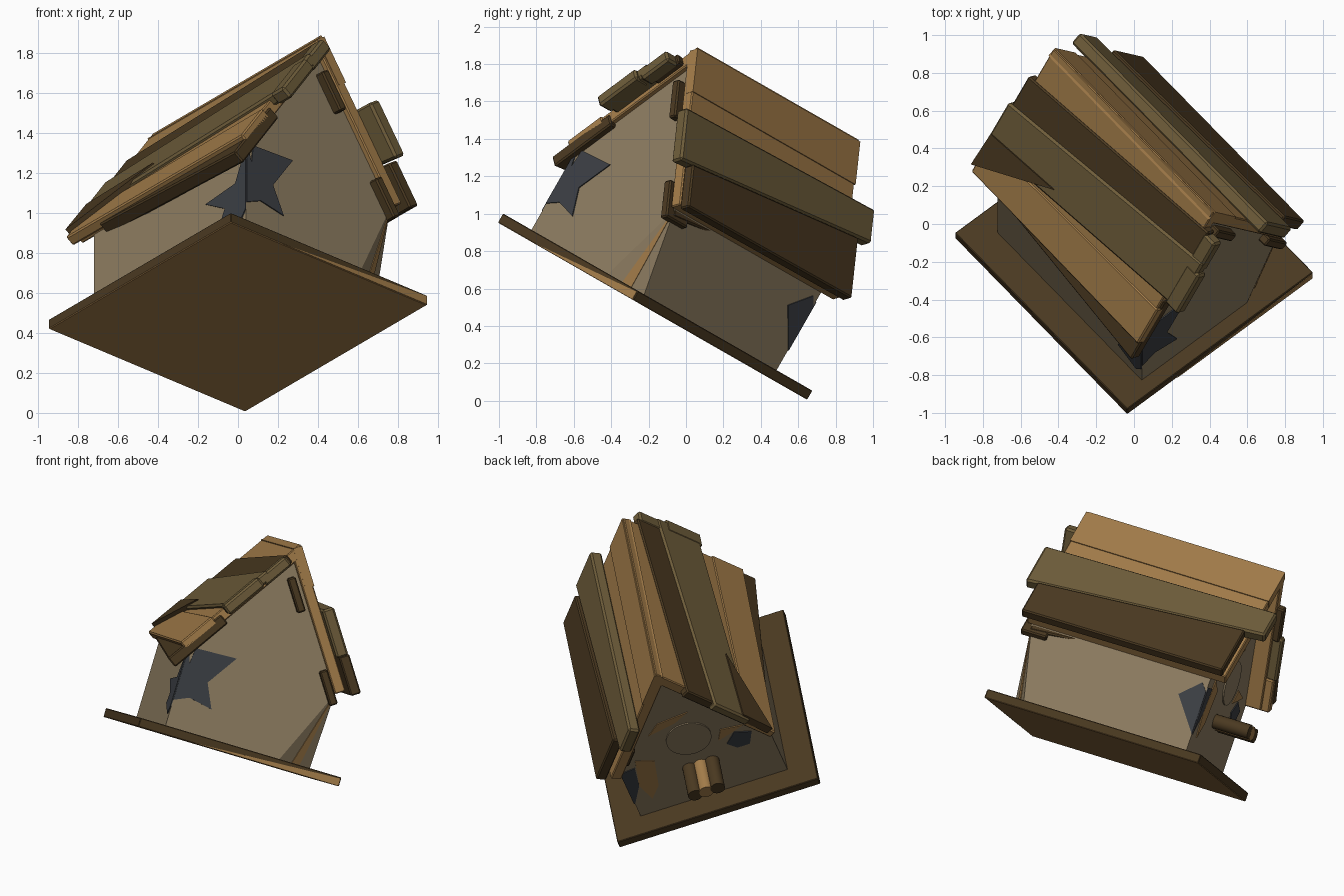
import bpy, bmesh
from math import radians, sin, cos, pi
from mathutils import Matrix, Vector

cube = bpy.data.objects.get("Cube")
if cube:
    bpy.data.objects.remove(cube, do_unlink=True)

# The whole birdhouse is tipped over: local x is width, y the ridge, z up
TILT = (Matrix.Translation((0, -0.165, 0.503))
        @ Matrix.Rotation(radians(-29.8), 4, 'X')
        @ Matrix.Rotation(radians(40.3), 4, 'Z'))


def material(name, rgb):
    m = bpy.data.materials.new(name)
    m.use_nodes = True
    m.diffuse_color = (*rgb, 1)
    m.node_tree.nodes["Principled BSDF"].inputs["Base Color"].default_value = (*rgb, 1)
    return m


LIGHT = material("light wood", (0.37, 0.205, 0.068))
KHAKI = material("khaki wood", (0.155, 0.108, 0.042))
DARK = material("dark wood", (0.069, 0.041, 0.015))
WALL = material("weathered wall", (0.27, 0.205, 0.12))
GREY = material("dark hole", (0.045, 0.05, 0.058))


def finish(name, bm, mat, bevel=0):
    bmesh.ops.recalc_face_normals(bm, faces=bm.faces)
    mesh = bpy.data.meshes.new(name)
    bm.to_mesh(mesh)
    bm.free()
    mesh.materials.append(mat)
    ob = bpy.data.objects.new(name, mesh)
    bpy.context.collection.objects.link(ob)
    ob.matrix_world = TILT
    if bevel:
        mod = ob.modifiers.new("soft edges", 'BEVEL')
        mod.width = bevel
        mod.segments = 1
    return ob


def prism(points, direction):
    """Extrude a flat outline into a solid."""
    bm = bmesh.new()
    face = bm.faces.new([bm.verts.new(p) for p in points])
    out = bmesh.ops.extrude_face_region(bm, geom=[face])
    verts = [g for g in out["geom"] if isinstance(g, bmesh.types.BMVert)]
    bmesh.ops.translate(bm, verts=verts, vec=direction)
    return bm


# Roof slope coordinates: s runs down the slope, h is height above it
RIDGE, SLOPE = 1.32, radians(56)
CA, SA = cos(SLOPE), sin(SLOPE)


def on_roof(side, s, b, h):
    return Vector((side * (CA * s + SA * h), b, RIDGE - SA * s + CA * h))


def plank(name, side, outline, h0, h1, mat, bevel=0.008):
    pts = [on_roof(side, s, b, h0) for s, b in outline]
    up = Vector((side * SA, 0, CA)) * (h1 - h0)
    finish(name, prism(pts, up), mat, bevel)


def board(front, back):
    """Outline of a skewed board from (s, s, y) at each end."""
    return [(front[0], front[2]), (front[1], front[2]),
            (back[1], back[2]), (back[0], back[2])]


# Base plate with a lighter underside
bm = bmesh.new()
bmesh.ops.create_cube(bm, size=1)
bmesh.ops.scale(bm, verts=bm.verts, vec=(1.29, 1.41, 0.056))
base = finish("base_plate", bm, DARK, 0.004)
base.data.materials.append(LIGHT)
for face in base.data.polygons:
    face.material_index = 1 if face.normal.z < -0.5 else 0

# Bare wood strip along one edge of the base
finish("base_edge_strip", prism([(-0.3, -0.705, -0.026), (0.64, -0.705, -0.026), (0.64, -0.705, 0.02)],
                                (0, -0.003, 0)), LIGHT)

# House body with one corner cut away
FRONT, BACK, HALF = 0.56, -0.62, 0.472
gable = [(-HALF, 0.02), (HALF, 0.02), (HALF, 0.53), (0, 1.24), (-HALF, 0.53)]
bm = prism([(a, BACK, c) for a, c in gable], (0, FRONT - BACK, 0))
corner = [Vector(p) for p in ((0.26, BACK, 0.03), (HALF, -0.51, 0.03), (HALF, BACK, 0.5))]
slant = (corner[1] - corner[0]).cross(corner[2] - corner[0]).normalized()
cut = bmesh.ops.bisect_plane(bm, geom=bm.verts[:] + bm.edges[:] + bm.faces[:],
                             plane_co=corner[0], plane_no=slant, clear_outer=True)
edges = [g for g in cut["geom_cut"] if isinstance(g, bmesh.types.BMEdge)]
bmesh.ops.holes_fill(bm, edges=edges, sides=0)
finish("house_walls", bm, WALL)

# Bare wood sliver on the cut corner
sliver = [corner[0].lerp(corner[1], 0.4), corner[0].lerp(corner[1], 0.65), corner[2]]
finish("corner_sliver", prism(sliver, slant * 0.004), LIGHT)

# Roof shell
T = 0.067
inner_apex = RIDGE - T / CA
shell = [(0, RIDGE)]
for side, length in ((1, 0.94), (-1, 0.93)):
    outer = on_roof(side, length, 0, 0)
    under = on_roof(side, length, 0, -T)
    pair = [(outer.x, outer.z), (under.x, under.z)]
    shell += pair + [(0, inner_apex)] if side > 0 else pair[::-1]
finish("roof_shell", prism([(a, -0.65, c) for a, c in shell], (0, 1.31, 0)), LIGHT, 0.006)

# Skewed planks on the +x slope
plank("ridge_plank", 1, board((0.015, 0.27, -0.652), (0.015, 0.27, 0.662)), -0.05, 0.006, LIGHT, 0)
plank("right_khaki_plank", 1, board((0.42, 0.73, -0.75), (0.39, 0.59, 0.77)), -0.005, 0.07, KHAKI, 0.012)
plank("right_dark_plank", 1, board((0.73, 0.98, -0.67), (0.61, 0.97, 0.65)), 0.02, 0.085, DARK)
plank("right_eave_plank", 1, board((0.8, 0.98, -0.62), (0.72, 0.86, 0.62)), -0.1, -T, DARK)
for name, s, h in (("upper_batten", 0.18, -0.14), ("lower_batten", 0.78, -0.12)):
    plank(name, 1, board((s, s + 0.22, -0.67), (s, s + 0.22, -0.5)), h, h + 0.05, DARK)

# Skewed planks on the -x slope
plank("left_upper_dark_plank", -1, board((0.11, 0.3, -0.69), (0.235, 0.46, 0.7)), -0.05, 0.01, DARK)
plank("left_khaki_plank", -1, board((0.27, 0.6, -0.76), (0.44, 0.73, 0.72)), -0.04, 0.022, KHAKI, 0.012)
plank("left_khaki_end", -1, board((0.34, 0.62, -0.78), (0.34, 0.62, -0.68)), -0.045, 0.025, KHAKI, 0.012)
plank("left_upper_end", -1, board((0.13, 0.33, -0.76), (0.13, 0.33, -0.67)), -0.055, 0.015, KHAKI, 0.012)
plank("left_light_plank", -1, board((0.7, 0.95, -0.66), (0.72, 0.94, 0.71)), -0.05, 0.006, LIGHT)
plank("left_eave_plank", -1, board((0.65, 1.07, -0.66), (0.66, 0.95, 0.47)), -0.09, -0.02, DARK)
plank("left_dark_wedge", -1, [(0.62, 0.22), (0.66, 0.71), (0.89, 0.72)], -0.02, 0.03, DARK, 0)


# Broken patches as thin plates on the walls
def gable_patch(name, y, outward, outline, mat, thick=0.006):
    finish(name, prism([(a, y, c) for a, c in outline], (0, outward * thick, 0)), mat)


def side_patch(name, side, outline):
    finish(name, prism([(side * HALF, b, c) for b, c in outline], (side * 0.006, 0, 0)), GREY)


gable_patch("back_hole", BACK, -1,
            [(-HALF, 0.53), (-0.44, 0.43), (-0.43, 0.53), (-0.17, 0.54), (-0.3, 0.35),
             (-0.23, 0.2), (-0.38, 0.23), (-HALF, 0.19)], GREY)
side_patch("left_side_hole", -1,
           [(-0.62, 0.5), (-0.54, 0.33), (-0.31, 0.31), (-0.46, 0.22),
            (-0.43, 0.16), (-0.58, 0.1), (-0.62, 0.15)])
side_patch("right_side_hole", 1, [(0.56, 0.15), (0.4, 0.36), (0.52, 0.47), (0.56, 0.42)])
gable_patch("front_corner_hole", FRONT, 1,
            [(HALF, 0.15), (HALF, 0.45), (0.38, 0.46), (0.4, 0.3)], GREY)
gable_patch("front_corner_chip", FRONT, 1,
            [(0.36, 0.15), (0.4, 0.3), (0.36, 0.52), (0.25, 0.47), (0.29, 0.25)], LIGHT)
gable_patch("front_upper_chip", FRONT, 1,
            [(0.22, 0.7), (0.14, 0.78), (-0.06, 0.8), (0.04, 0.74)], LIGHT)
gable_patch("front_side_hole", FRONT, 1,
            [(-0.2, 0.42), (-0.27, 0.5), (-0.37, 0.46), (-0.33, 0.36), (-0.25, 0.36)], GREY)
gable_patch("front_side_chip", FRONT, 1,
            [(-0.16, 0.47), (-0.2, 0.56), (-0.34, 0.54), (-0.27, 0.51)], LIGHT)

# Round entrance panel
ring = [(0.14 * cos(i * pi / 12), 0.57 + 0.14 * sin(i * pi / 12)) for i in range(24)]
gable_patch("entrance_panel", FRONT, 1, ring, WALL, 0.009)

# Perch made of three pegs
for name, a, mat in (("left_peg", -0.072, DARK), ("middle_peg", 0, LIGHT), ("right_peg", 0.072, DARK)):
    circle = [(a + 0.045 * cos(i * pi / 8), 0.31 + 0.045 * sin(i * pi / 8)) for i in range(16)]
    peg = finish(name, prism([(x, FRONT - 0.05, z) for x, z in circle], (0, 0.28, 0)), mat)
    bpy.ops.object.select_all(action='DESELECT')
    peg.select_set(True)
    bpy.context.view_layer.objects.active = peg
    bpy.ops.object.shade_smooth_by_angle()
